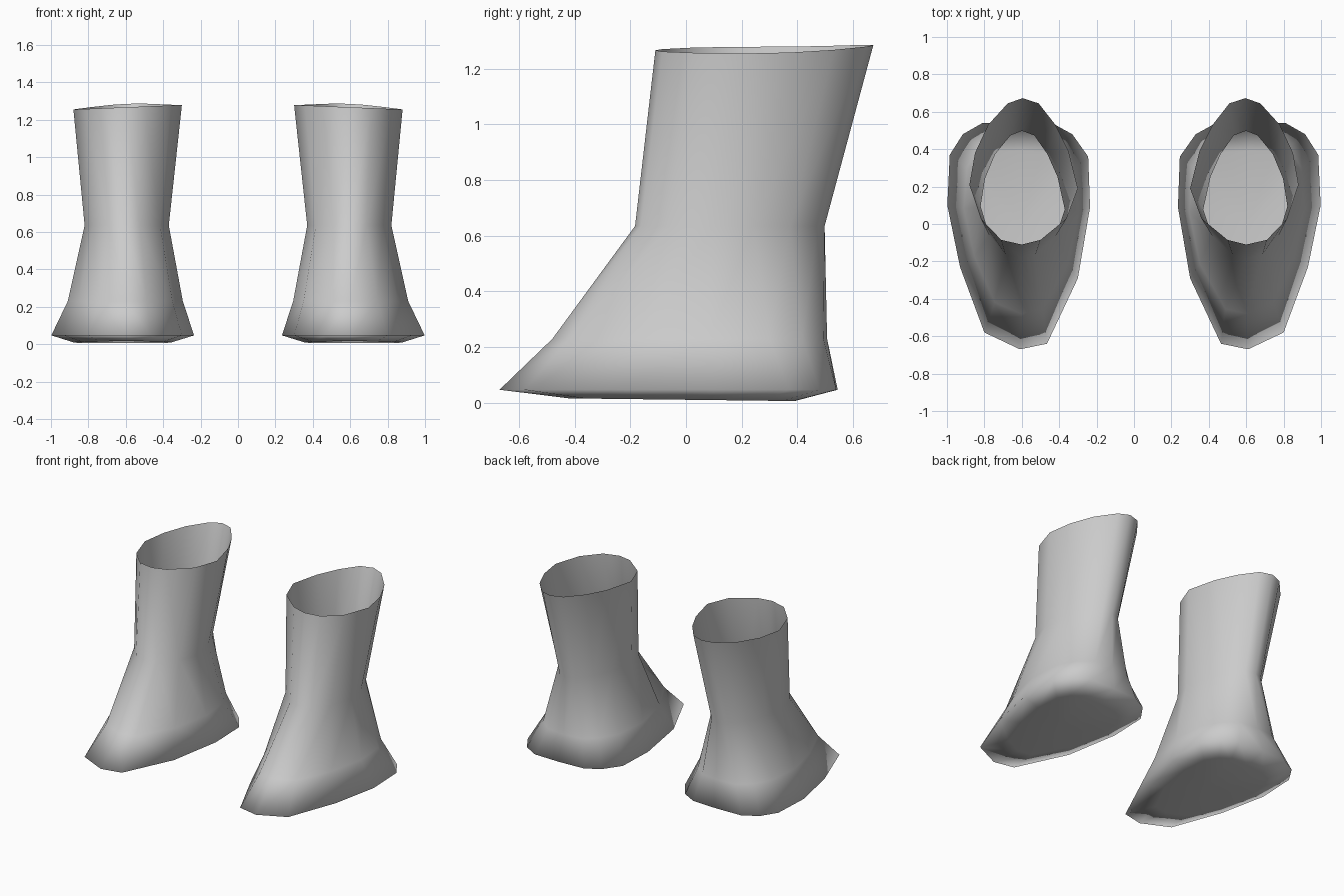
import bpy, bmesh

if "Cube" in bpy.data.objects:
    bpy.data.objects.remove(bpy.data.objects["Cube"])

# Plan outlines (x, y), counter-clockwise from the toe
SOLE = [(.61, -.67), (.80, -.58), (.93, -.23), (.998, .10), (.985, .37), (.915, .48), (.81, .54),
        (.62, .545), (.43, .535), (.33, .48), (.245, .36), (.235, .09), (.30, -.29), (.465, -.64)]
CUFF = [(.60, -.11), (.71, -.085), (.82, .03), (.88, .21), (.85, .38), (.78, .53), (.675, .645),
        (.595, .673), (.51, .645), (.42, .53), (.35, .39), (.30, .19), (.36, .03), (.50, -.085)]


def fit(shape, x0, x1, y0, y1):
    """Stretch an outline to the given bounds."""
    xs, ys = [p[0] for p in shape], [p[1] for p in shape]
    sx = (x1 - x0) / (max(xs) - min(xs))
    sy = (y1 - y0) / (max(ys) - min(ys))
    return [(x0 + (x - min(xs)) * sx, y0 + (y - min(ys)) * sy) for x, y in shape]


def mix(a, b, t):
    return [(p[0] + (q[0] - p[0]) * t, p[1] + (q[1] - p[1]) * t) for p, q in zip(a, b)]


def rim_z(x, y):
    back = max(0, (y - .2) / .47)
    return 1.267 - .012 * (x - .59) / .29 + .018 * back ** 2


ankle = fit(CUFF, .37, .82, -.183, .498)
rings = [
    (fit(SOLE, .355, .88, -.42, .39), lambda x, y: .011 - .012 * y),
    (SOLE, lambda x, y: .047),
    (fit(mix(ankle, SOLE, .58), .295, .91, -.48, .507), lambda x, y: .23),
    (ankle, lambda x, y: .635),
    (CUFF, rim_z),
]


def boot(name, side):
    bm = bmesh.new()
    loops = [[bm.verts.new((side * x, y, z(x, y))) for x, y in pts] for pts, z in rings]
    n = len(SOLE)
    # shaft and foot walls, open at the cuff
    for a, b in zip(loops, loops[1:]):
        for i in range(n):
            j = (i + 1) % n
            bm.faces.new((a[i], a[j], b[j], b[i]))
    # slightly arched underside
    centre = bm.verts.new((side * .61, 0, .018))
    for i in range(n):
        bm.faces.new((loops[0][(i + 1) % n], loops[0][i], centre))
    if side < 0:
        bmesh.ops.reverse_faces(bm, faces=bm.faces[:])
    for f in bm.faces:
        f.smooth = True
    me = bpy.data.meshes.new(name)
    bm.to_mesh(me)
    bm.free()
    bpy.context.collection.objects.link(bpy.data.objects.new(name, me))


boot("left_boot", 1)
boot("right_boot", -1)
